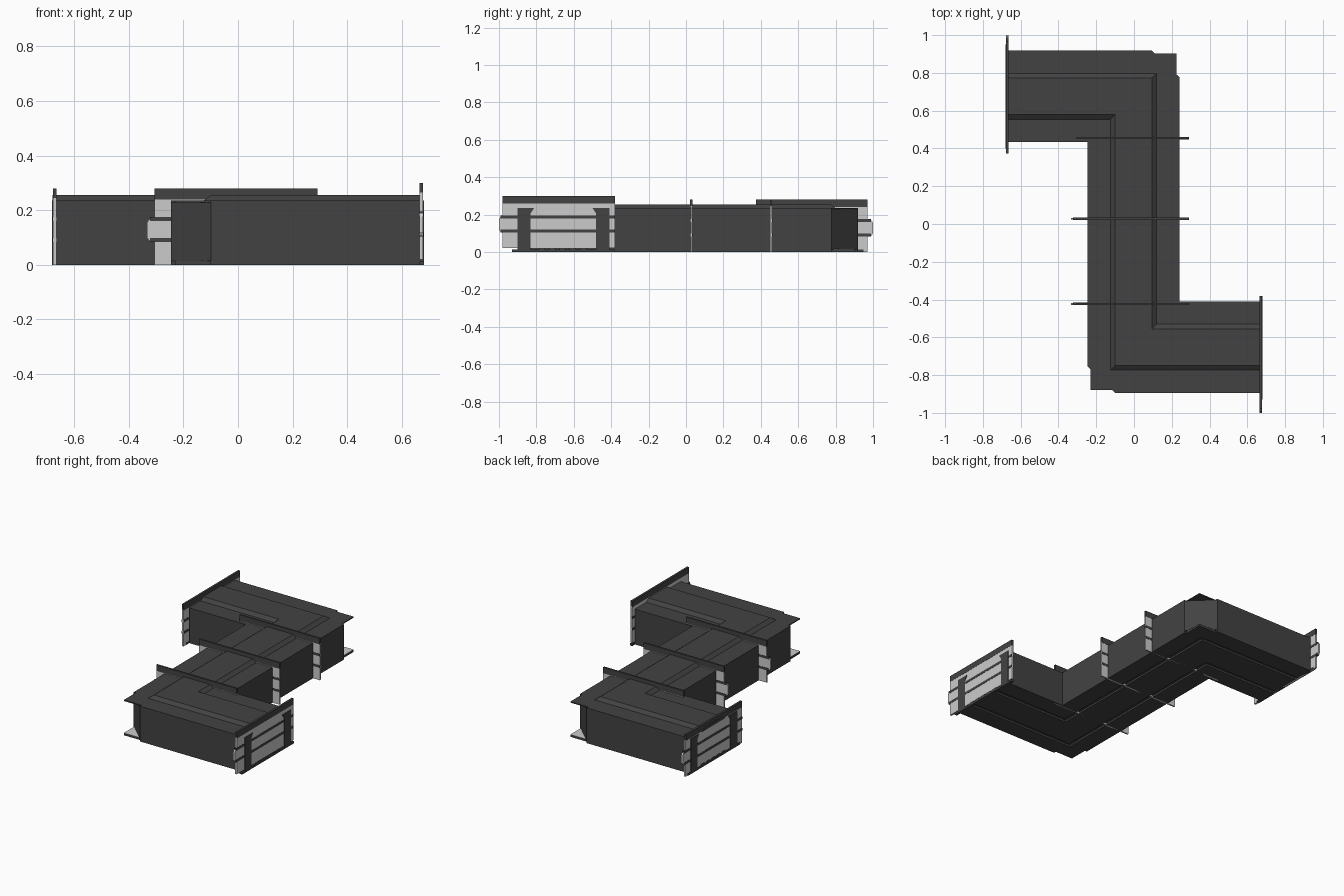
import bpy, bmesh

if "Cube" in bpy.data.objects:
    bpy.data.objects.remove(bpy.data.objects["Cube"])

CX, CY = -0.003, 0.012      # centre of the Z-shaped plan
W, ARM, END = 0.243, 0.664, 0.672

dark = bpy.data.materials.new("dark_grey")
dark.diffuse_color = (0.055, 0.055, 0.055, 1)
dark.use_nodes = True
dark.node_tree.nodes["Principled BSDF"].inputs["Base Color"].default_value = dark.diffuse_color


def finish(name, bm, mat=dark):
    bmesh.ops.recalc_face_normals(bm, faces=bm.faces)
    me = bpy.data.meshes.new(name)
    bm.to_mesh(me)
    bm.free()
    ob = bpy.data.objects.new(name, me)
    bpy.context.collection.objects.link(ob)
    if mat:
        me.materials.append(mat)
    return ob


def extrude(name, pts, vec, mat=dark):
    """Closed polygon of 3D points pushed along vec."""
    bm = bmesh.new()
    f = bm.faces.new([bm.verts.new(p) for p in pts])
    r = bmesh.ops.extrude_face_region(bm, geom=[f])
    bmesh.ops.translate(bm, vec=vec, verts=[g for g in r["geom"] if isinstance(g, bmesh.types.BMVert)])
    return finish(name, bm, mat)


def box(name, lo, hi, mat=dark):
    (a, b, c), (d, e, f) = lo, hi
    return extrude(name, [(a, b, c), (d, b, c), (d, e, c), (a, e, c)], (0, 0, f - c), mat)


def sweep(name, profile, end, mat=dark):
    """Sweep an (offset, z) profile along the Z-shaped path with mitred bends."""
    bm = bmesh.new()
    rings = [[], [], [], []]
    for d, z in profile:
        path = [(-end, ARM + d), (d, ARM + d), (d, -ARM + d), (end, -ARM + d)]
        for ring, (x, y) in zip(rings, path):
            ring.append(bm.verts.new((x + CX, y + CY, z)))
    n = len(profile)
    for a, b in zip(rings, rings[1:]):
        for i in range(n):
            j = (i + 1) % n
            bm.faces.new((a[i], a[j], b[j], b[i]))
    bm.faces.new(rings[0])
    bm.faces.new(rings[-1])
    return finish(name, bm, mat)


def outline(corner, z):
    """Half outline plus its half-turn copy."""
    half = corner + [(END, -ARM - W), (END, -ARM + W), (W, -ARM + W)]
    pts = half + [(-x, -y) for x, y in half]
    return [(x + CX, y + CY, z) for x, y in pts]


# walls with chamfered outer corners
cham = [(-W, -0.765), (-0.095, -ARM - W)]
extrude("corridor_walls", outline(cham, 0.014), (0, 0, 0.215))

# floor and roof sheets run out into the outer corners
flap = [(-W, -0.765), (-0.228, -0.765), (-0.228, -0.89), (-0.097, -0.89), (-0.097, -ARM - W)]
floor = extrude("floor_sheet", outline(flap, 0), (0, 0, 0.014))
extrude("roof_sheet", outline(flap, 0.229), (0, 0, 0.007))

# light upper side of the floor flaps
for s in (1, -1):
    tri = [(-0.228, -0.765), (-0.228, -0.89), (-0.097, -0.89)]
    extrude("floor_corner_lining", [(s * x + CX, s * y + CY, 0.0145) for x, y in tri], (0, 0, 0.001), None)

# two grooves along the underside
for s in (1, -1):
    a, b = s * 0.097, s * 0.123
    cut = sweep("groove_cutter", [(a, -0.02), (b, -0.02), (b, 0.012), (a, 0.012)], 0.8)
    cut.hide_render = True
    cut.hide_set(True)
    m = floor.modifiers.new("groove", "BOOLEAN")
    m.object = cut
    m.solver = "EXACT"

# raised bevelled roof band
sweep("roof_raised_band", [(-0.123, 0.235), (0.123, 0.235), (0.097, 0.255), (-0.097, 0.255)], END + 0.005)


def frame(name, along_x, centre, pos, half, bump, side, dz, t=0.012):
    """Upright light plate with a side tab, dark rails and a dark top bar."""
    def at(u, z, w):
        u = centre + side * u
        return (u, pos + w, z + dz) if along_x else (pos + w, u, z + dz)

    def ext(part, uz, t, mat):
        vec = (0, t, 0) if along_x else (t, 0, 0)
        return extrude(name + part, [at(u, z, -t / 2) for u, z in uz], vec, mat)

    def bar(part, u0, u1, z0, z1, t):
        ext(part, [(u0, z0), (u1, z0), (u1, z1), (u0, z1)], t, dark)

    h, o = half, half + bump
    ext("_plate", [(-h, 0), (h, 0), (h, 0.087), (o - 0.008, 0.087), (o, 0.1), (o, 0.155),
                   (o - 0.008, 0.168), (h, 0.168), (h, 0.245), (-h, 0.245)], t, None)
    for z in (0.083, 0.16):
        bar("_rail", -h, h + bump * 0.6, z, z + 0.016, t + 0.003)
    bar("_top_bar", -h, h, 0.24, 0.28, t + 0.002)


# cross ribs on the middle run
for y in (-0.423, 0.028, 0.455):
    frame("rib", True, -0.007, y, 0.298, 0.028, -1, 0, 0.01)

# end frames, with dark door posts and sill
frame("front_end_frame", False, -0.68, 0.671, 0.3, 0.02, -1, 0.02)
frame("back_end_frame", False, 0.672, -0.671, 0.298, 0.03, 1, 0)
for s in (1, -1):
    x0, x1 = sorted((s * 0.664, s * 0.681))
    yc = 0.01
    for inner, outer, tip in ((0.49, 0.42, 0.51), (0.842, 0.91, 0.822)):
        p = [(outer, 0), (inner, 0), (inner, 0.205), (tip, 0.235), (outer, 0.235)]
        extrude("door_post", [(x0, yc - s * u, z) for u, z in p], (x1 - x0, 0, 0))
    lo, hi = sorted((yc - s * 0.94, yc - s * 0.39))
    box("door_sill", (x0, lo, 0), (x1, hi, 0.014))
    for i in range(5):
        y = yc - s * (0.56 + i * 0.055)
        box("sill_tread", (x0, y - 0.017, 0.014), (x1, y + 0.017, 0.021))
